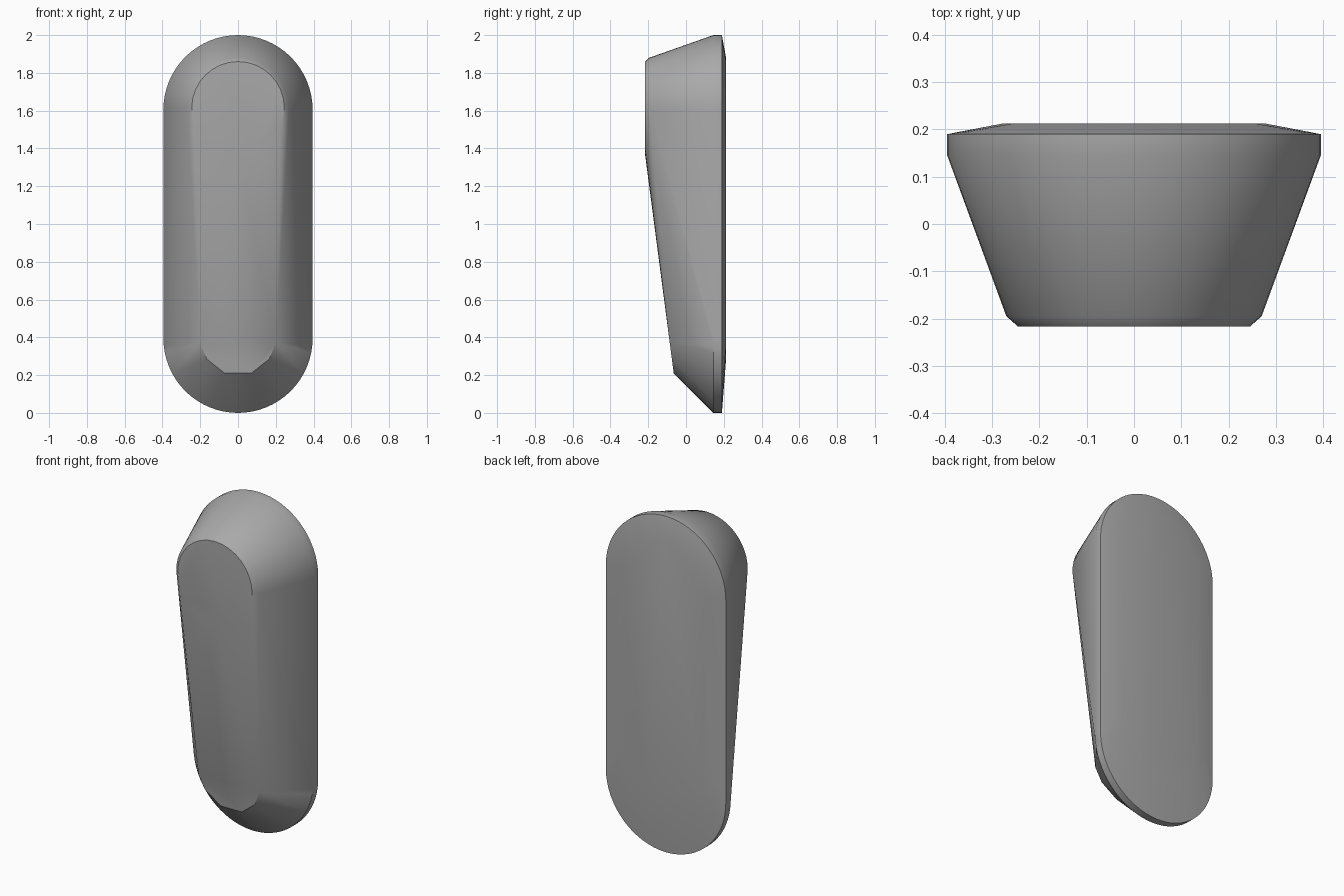
import bpy, bmesh, math

default = bpy.data.objects.get("Cube")
if default:
    bpy.data.objects.remove(default, do_unlink=True)

grey = bpy.data.materials.new("mid_grey")
grey.use_nodes = True
colour = (0.4, 0.4, 0.4, 1)
grey.diffuse_color = colour
grey.node_tree.nodes["Principled BSDF"].inputs["Base Color"].default_value = colour


def arc(radius, centre, y, start, end, steps):
    """Points of an arc in a plane facing the front; angles in degrees."""
    angles = [math.radians(start + (end - start) * i / steps) for i in range(steps + 1)]
    return [(radius * math.cos(a), y, centre + radius * math.sin(a)) for a in angles]


def stadium(radius, bottom, top, y, steps):
    """Upright rounded outline made of two half circles."""
    return (arc(radius, top - radius, y, 0, 180, steps)
            + arc(radius, bottom + radius, y, 180, 360, steps))


# Rim band and the shallow bevelled back
points = stadium(0.395, 0, 2, 0.145, 32) + stadium(0.395, 0, 2, 0.19, 32)
points += stadium(0.28, 0.28, 1.88, 0.212, 8)

# Round raised pad at the upper front, with a small bevel
points += arc(0.27, 1.61, -0.195, 0, 180, 24)
points += arc(0.245, 1.615, -0.217, 0, 360, 32)

# Narrow rounded lower end of the sloping front
for x, z in ((0.07, 0.21), (0.165, 0.285), (0.2, 0.37)):
    y = -0.065 + (0.21 - z) * 0.131
    points += [(x, y, z), (-x, y, z)]

# Tapered body stretched over the outlines
bm = bmesh.new()
for p in points:
    bm.verts.new(p)
hull = bmesh.ops.convex_hull(bm, input=bm.verts[:])
unused = {g for g in hull["geom_interior"] + hull["geom_unused"]
          if isinstance(g, bmesh.types.BMVert)}
bmesh.ops.delete(bm, geom=list(unused), context="VERTS")
bmesh.ops.dissolve_limit(bm, angle_limit=math.radians(0.5),
                         verts=bm.verts[:], edges=bm.edges[:])
bmesh.ops.recalc_face_normals(bm, faces=bm.faces[:])

mesh = bpy.data.meshes.new("tapered_body")
bm.to_mesh(mesh)
bm.free()
mesh.materials.append(grey)
body = bpy.data.objects.new("tapered_body", mesh)
bpy.context.collection.objects.link(body)
bpy.context.view_layer.objects.active = body
body.select_set(True)
bpy.ops.object.shade_smooth_by_angle(angle=math.radians(30))
